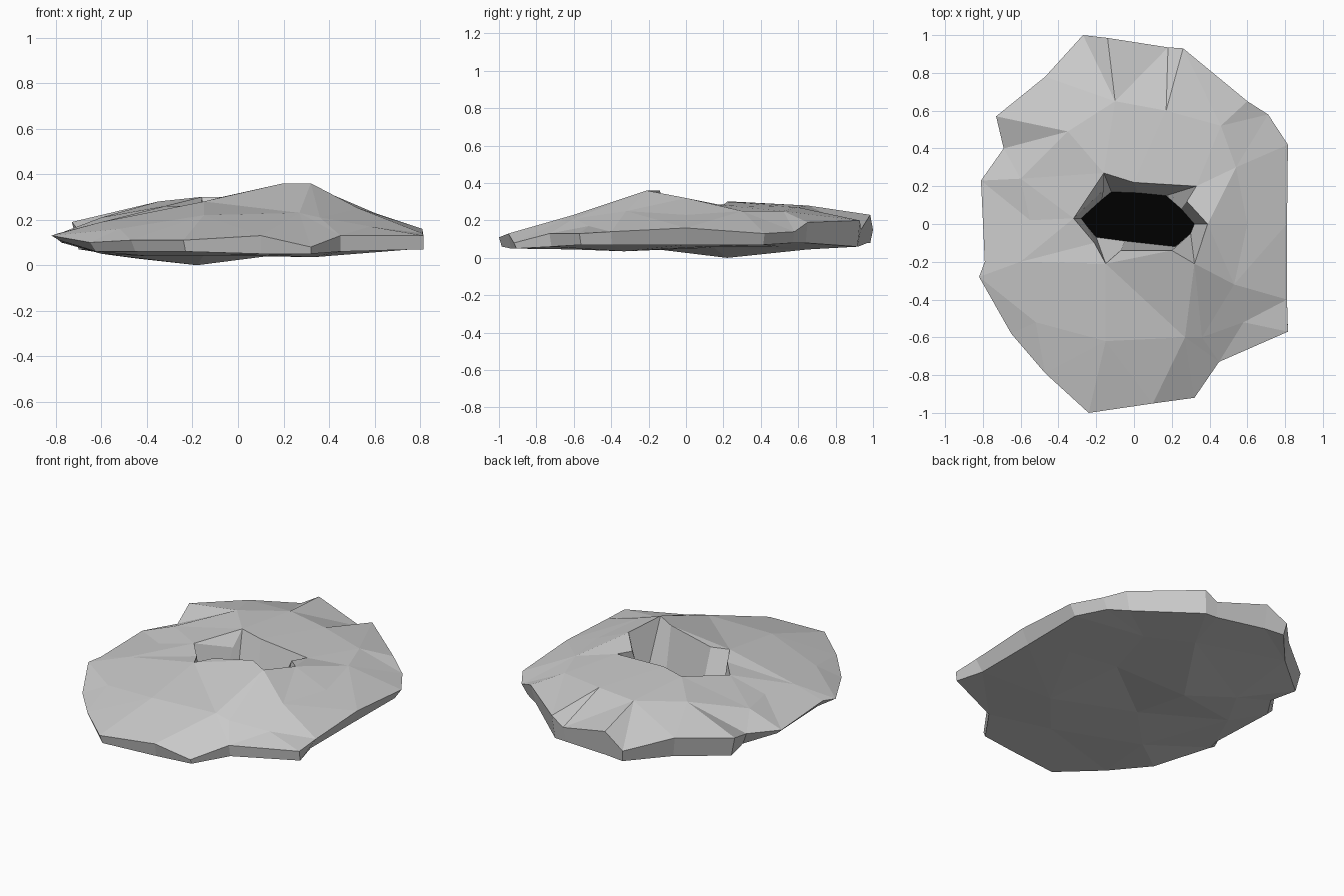
import bpy
from mathutils import Vector
from mathutils.geometry import delaunay_2d_cdt

if "Cube" in bpy.data.objects:
    bpy.data.objects.remove(bpy.data.objects["Cube"])

# Outer outline, counter-clockwise: x, y, top z, bottom z
OUTLINE = [(.81, 0, .16, .07), (.815, .42, .13, .07), (.71, .58, .14, .08),
           (.60, .65, .19, .08), (.26, .93, .20, .06), (.18, .935, .15, .06),
           (-.14, .985, .23, .08), (-.27, 1, .15, .08),
           (-.47, .78, .20, .08), (-.73, .57, .19, .07), (-.69, .40, .14, .07),
           (-.81, .23, .13, .10), (-.79, -.2, .14, .10), (-.82, -.28, .13, .11),
           (-.65, -.58, .10, .06), (-.47, -.79, .11, .06), (-.24, -1, .11, .06),
           (.10, -.95, .13, .05), (.32, -.92, .08, .05), (.45, -.73, .13, .06),
           (.815, -.57, .13, .07), (.81, -.40, .14, .07)]

# Raised rim of the opening and the lower lip inside it
RIM = [(.32, -.21, .36), (.39, 0, .32), (.28, .12, .28), (.33, .20, .28),
       (0, .22, .30), (-.16, .27, .30), (-.16, .18, .22), (-.32, .03, .26),
       (-.21, -.10, .26), (-.15, -.21, .28), (-.07, -.14, .30), (.20, -.14, .36)]
LIP = [(.30, -.05), (.32, 0), (.25, .08), (.17, .15), (.02, .165), (-.12, .17),
       (-.17, .13), (-.28, .03), (-.25, -.01), (-.20, -.07), (-.05, -.09), (.22, -.12)]
PIT_Z = .07

# Facet corners of the upper slope and of the underside
SLOPE = [(.60, .0, .23), (.54, .30, .25), (.46, .52, .25), (.17, .6, .27),
         (-.10, .65, .28), (-.35, .49, .28), (-.60, .24, .21), (-.55, .02, .20),
         (-.60, -.2, .19), (-.52, -.52, .16), (-.15, -.62, .22), (.27, -.60, .23),
         (.36, -.60, .21), (.58, -.52, .17), (.53, -.32, .25)]
UNDER = [(-.18, .22, .0), (.33, -.33, .035), (-.15, -.15, .045), (.25, .15, .055),
         (-.45, .35, .03), (-.6, .1, .05), (-.4, -.4, .04), (.1, -.6, .045),
         (.55, .1, .06), (.1, .65, .045), (.35, .5, .06)]


def inside(p, loop):
    """Whether the plan point p lies within a closed loop."""
    hit = False
    for a, b in zip(loop, loop[1:] + loop[:1]):
        if (a[1] > p[1]) != (b[1] > p[1]):
            if p[0] < a[0] + (p[1] - a[1]) * (b[0] - a[0]) / (b[1] - a[1]):
                hit = not hit
    return hit


def triangulate(points, loops, hole=()):
    """Triangles over the plan of the points, bounded by index loops."""
    edges = [(l[i - 1], l[i]) for l in loops for i in range(len(l))]
    _, _, faces, orig, _, _ = delaunay_2d_cdt(
        [Vector(p[:2]) for p in points], edges, [], 1, 1e-5)
    result = []
    for f in faces:
        f = [orig[i][0] for i in f]
        a, b, c = (Vector(points[i][:2]) for i in f)
        if hole and inside((a + b + c) / 3, hole):
            continue
        if (b - a).cross(c - a) < 0:
            f.reverse()
        result.append(f)
    return result


def band(a, b):
    """Quads joining two equal index loops."""
    return [(a[i - 1], a[i], b[i], b[i - 1]) for i in range(len(a))]


def base_point(x, y, z):
    """Undercut the sides, but keep the front right corner upright."""
    scale = .96 if x < 0 else 1 if y < -.5 else .95
    return (x * scale, y * .985, z)


def add_object(name, verts, faces):
    mesh = bpy.data.meshes.new(name)
    mesh.from_pydata(verts, [], faces)
    mesh.update()
    obj = bpy.data.objects.new(name, mesh)
    bpy.context.collection.objects.link(obj)
    return obj


n, m = len(OUTLINE), len(RIM)
upper = [(x, y, t) for x, y, t, b in OUTLINE] + RIM + SLOPE
lower = [base_point(x, y, b) for x, y, t, b in OUTLINE] + UNDER
lip = [(x, y, PIT_Z) for x, y in LIP]

outer, rim = list(range(n)), list(range(n, n + m))
k = len(upper)
base = list(range(k, k + n))
inner = list(range(k + len(lower), k + len(lower) + m))

# Sloping top, underside, outer edge and wall of the opening
faces = triangulate(upper, [outer, rim], RIM)
faces += [[i + k for i in reversed(f)] for f in triangulate(lower, [outer])]
faces += band(base, outer)
faces += band(rim, inner)
add_object("crater_rock", upper + lower + lip, faces)

# Black floor of the opening
floor = add_object("pit_floor", lip, [list(range(m))])
black = bpy.data.materials.new("black")
black.diffuse_color = (0, 0, 0, 1)
black.use_nodes = True
black.node_tree.nodes["Principled BSDF"].inputs["Base Color"].default_value = black.diffuse_color
floor.data.materials.append(black)
